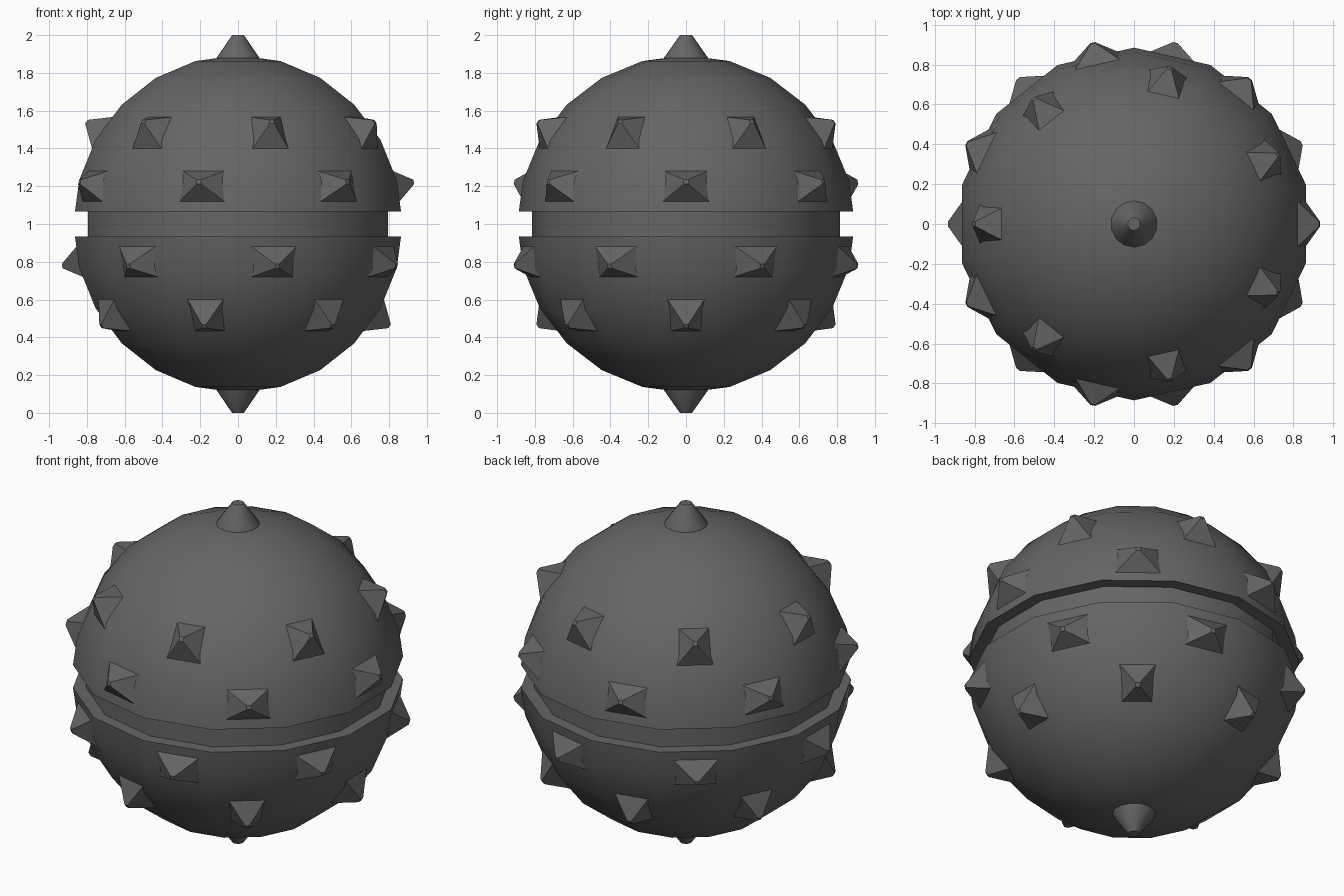
import bpy, bmesh
from math import sin, cos, pi, radians
from mathutils import Matrix, Vector

cube = bpy.data.objects.get("Cube")
if cube:
    bpy.data.objects.remove(cube, do_unlink=True)

SEGMENTS = 14
RADIUS = 0.893

metal = bpy.data.materials.new("dark_grey_metal")
metal.use_nodes = True
grey = (0.13, 0.13, 0.13, 1)
metal.diffuse_color = grey
metal.node_tree.nodes["Principled BSDF"].inputs["Base Color"].default_value = grey


def add_object(name, bm, smooth=False):
    bmesh.ops.recalc_face_normals(bm, faces=bm.faces)
    mesh = bpy.data.meshes.new(name)
    bm.to_mesh(mesh)
    bm.free()
    mesh.materials.append(metal)
    obj = bpy.data.objects.new(name, mesh)
    bpy.context.collection.objects.link(obj)
    if smooth:
        bpy.ops.object.select_all(action="DESELECT")
        obj.select_set(True)
        bpy.context.view_layer.objects.active = obj
        bpy.ops.object.shade_smooth_by_angle(angle=radians(40))
    return obj


def lathe(name, profile):
    """Turn a list of (radius, z) points around the z axis."""
    bm = bmesh.new()
    verts = [bm.verts.new((0, r, z)) for r, z in profile]
    edges = [bm.edges.new(pair) for pair in zip(verts, verts[1:])]
    bmesh.ops.spin(bm, geom=verts + edges, cent=(0, 0, 0), axis=(0, 0, 1),
                   angle=2 * pi, steps=SEGMENTS)
    bmesh.ops.remove_doubles(bm, verts=bm.verts, dist=0.0005)
    return add_object(name, bm, smooth=True)


def spike(name, azimuth, latitude, size, apex, flip):
    """Blunt four-sided stud: trapezoid foot sunk in the shell, small flat tip."""
    low, high, height = size
    foot, tip = 0.83, 0.012
    az, lat = azimuth, latitude
    out = Vector((cos(lat) * cos(az), cos(lat) * sin(az), sin(lat)))
    side = Vector((-sin(az), cos(az), 0))
    up = out.cross(side)
    bm = bmesh.new()
    base = [(-low, -height), (low, -height), (high, height), (-high, height)]
    rings = []
    for dist, pts in ((foot, base),
                      (apex, [(-tip, -tip), (tip, -tip), (tip, tip), (-tip, tip)])):
        rings.append([bm.verts.new(out * dist + side * a + up * b) for a, b in pts])
    bottom, top = rings
    bm.faces.new(bottom)
    bm.faces.new(top)
    for i in range(4):
        j = (i + 1) % 4
        bm.faces.new((bottom[i], bottom[j], top[j], top[i]))
    # The lower half is the upper half turned over about the y axis
    turn = Matrix.Rotation(pi if flip else 0, 4, "Y")
    bm.transform(Matrix.Translation((0, 0, 1)) @ turn)
    add_object(name, bm)


# Ball shell with a groove around its middle
arc = [(RADIUS * cos(radians(a)), RADIUS * sin(radians(a))) for a in range(15, 91, 15)]
half = [(0.815, 0.067), (0.885, 0.067)] + arc
profile = [(r, 1 - z) for r, z in reversed(half)] + [(r, 1 + z) for r, z in half]
lathe("ball_shell", profile)

# Pole caps
for name, sign in (("top_cap", 1), ("bottom_cap", -1)):
    lathe(name, [(r, 1 + sign * z) for r, z in
                 ((0.122, 0.86), (0.115, 0.882), (0.032, 1.0), (0, 1.0))])

# Two staggered rows of studs on each half
for half_name, flip in (("upper", False), ("lower", True)):
    for i in range(7):
        turn = 2 * pi * i / 7
        spike(f"{half_name}_inner_spike_{i + 1}", turn + pi, radians(34),
              (0.125, 0.105, 0.13), 0.968, flip)
        spike(f"{half_name}_outer_spike_{i + 1}", turn, radians(13.5),
              (0.155, 0.15, 0.105), 0.957, flip)
